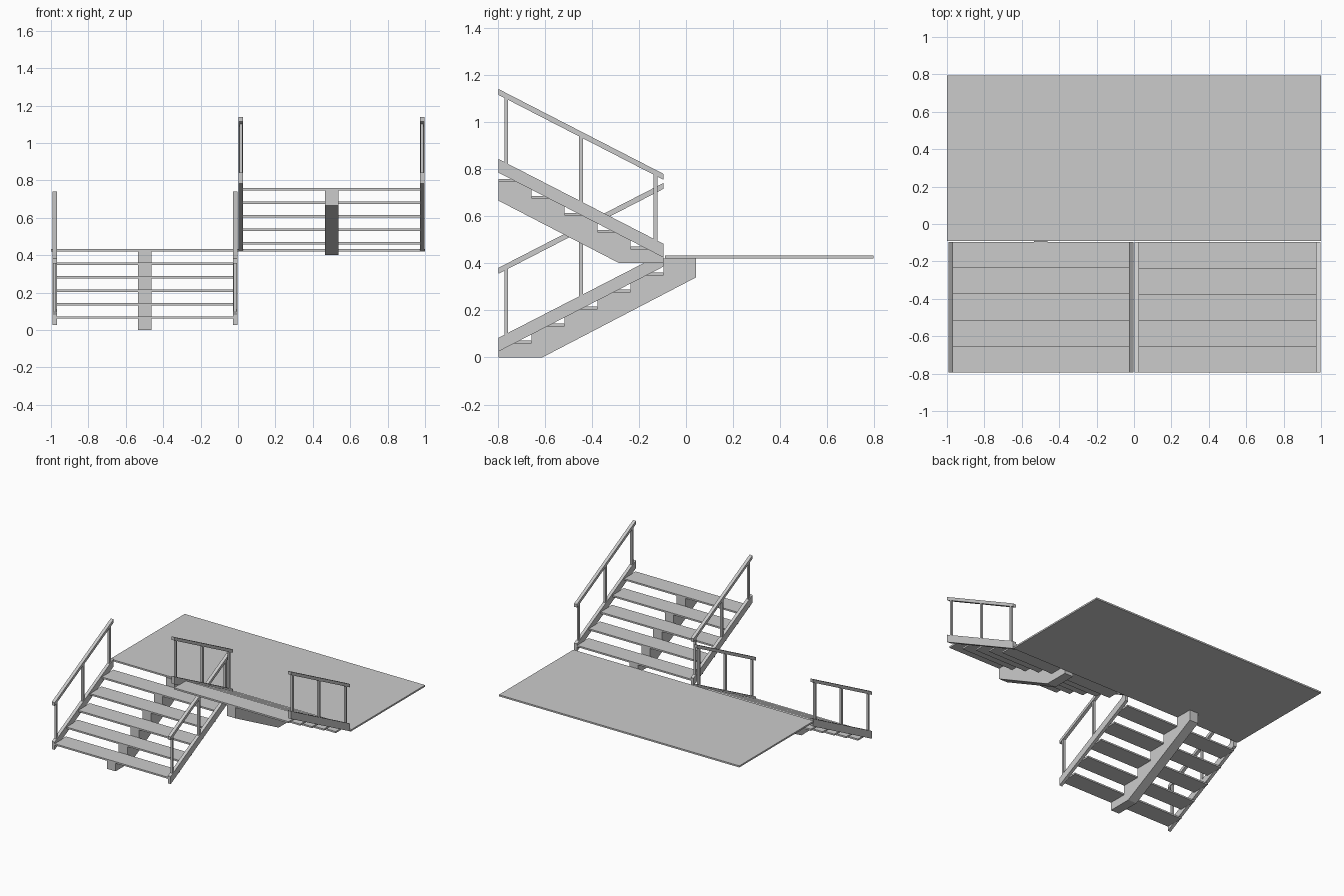
import bpy, bmesh

if "Cube" in bpy.data.objects:
    bpy.data.objects.remove(bpy.data.objects["Cube"])

Y0, Y1 = -0.795, -0.095      # flight extent
N = 5
RUN = (Y1 - Y0) / N
RISE = 0.072
T = 0.012                    # tread thickness
SLOPE = RISE / RUN


def prism(name, pts, x0, x1):
    """Extrude a (y, z) profile from x0 to x1."""
    bm = bmesh.new()
    face = bm.faces.new([bm.verts.new((x0, y, z)) for y, z in pts])
    out = bmesh.ops.extrude_face_region(bm, geom=[face])
    moved = [v for v in out["geom"] if isinstance(v, bmesh.types.BMVert)]
    bmesh.ops.translate(bm, verts=moved, vec=(x1 - x0, 0, 0))
    bmesh.ops.recalc_face_normals(bm, faces=bm.faces)
    me = bpy.data.meshes.new(name)
    bm.to_mesh(me)
    bm.free()
    ob = bpy.data.objects.new(name, me)
    bpy.context.collection.objects.link(ob)
    return ob


def box(name, x0, x1, y0, y1, z0, z1):
    return prism(name, [(y0, z0), (y1, z0), (y1, z1), (y0, z1)], x0, x1)


def flight(label, xl, xr, start, d, tread_top, string_z, beam_tail):
    """One flight rising from y=start in direction d (+1 back, -1 front)."""
    end = start + d * RUN * N
    mid = (xl + xr) / 2

    # treads
    for i in range(N):
        z = tread_top + i * RISE
        ya, yb = sorted((start + d * RUN * i, start + d * RUN * (i + 1)))
        box(f"{label}_tread_{i + 1}", xl + 0.02, xr - 0.02, ya, yb, z - T, z)

    # sawtooth centre beam
    saw = []
    for i in range(N):
        z = tread_top - T + i * RISE
        saw += [(start + d * RUN * i, z), (start + d * RUN * (i + 1), z)]
    prism(f"{label}_centre_beam", saw + beam_tail, mid - 0.036, mid + 0.036)

    def sloped(name, x0, x1, z, h):
        rise = RISE * N
        prism(name, [(start, z), (end, z + rise), (end, z + rise + h), (start, z + h)], x0, x1)

    # side stringers, handrails and posts
    for side, x in (("left", xl), ("right", xr - 0.024)):
        sloped(f"{label}_{side}_stringer", x, x + 0.024, string_z, 0.058)
        sloped(f"{label}_{side}_handrail", x, x + 0.024, string_z + 0.33, 0.025)
        for i, y in enumerate((-0.763, -0.446, -0.129)):
            z = string_z + abs(y - start) * SLOPE
            box(f"{label}_{side}_post_{i + 1}", x + 0.004, x + 0.020,
                y - 0.008, y + 0.008, z + 0.04, z + 0.34)


# landing
box("landing", -1, 1, -0.09, 0.795, 0.42, 0.432)

# lower flight climbs to the landing, its beam runs on beneath it
flight("lower", -0.992, -0.003, Y0, 1, 0.072, 0.026,
       [(Y1, 0.42), (0.043, 0.42), (0.043, 0.34), (-0.61, 0), (Y0, 0)])

# upper flight doubles back from the landing
flight("upper", 0.003, 0.997, Y1, -1, 0.47, 0.424,
       [(Y0, 0.665), (-0.283, 0.40), (Y1, 0.40)])
